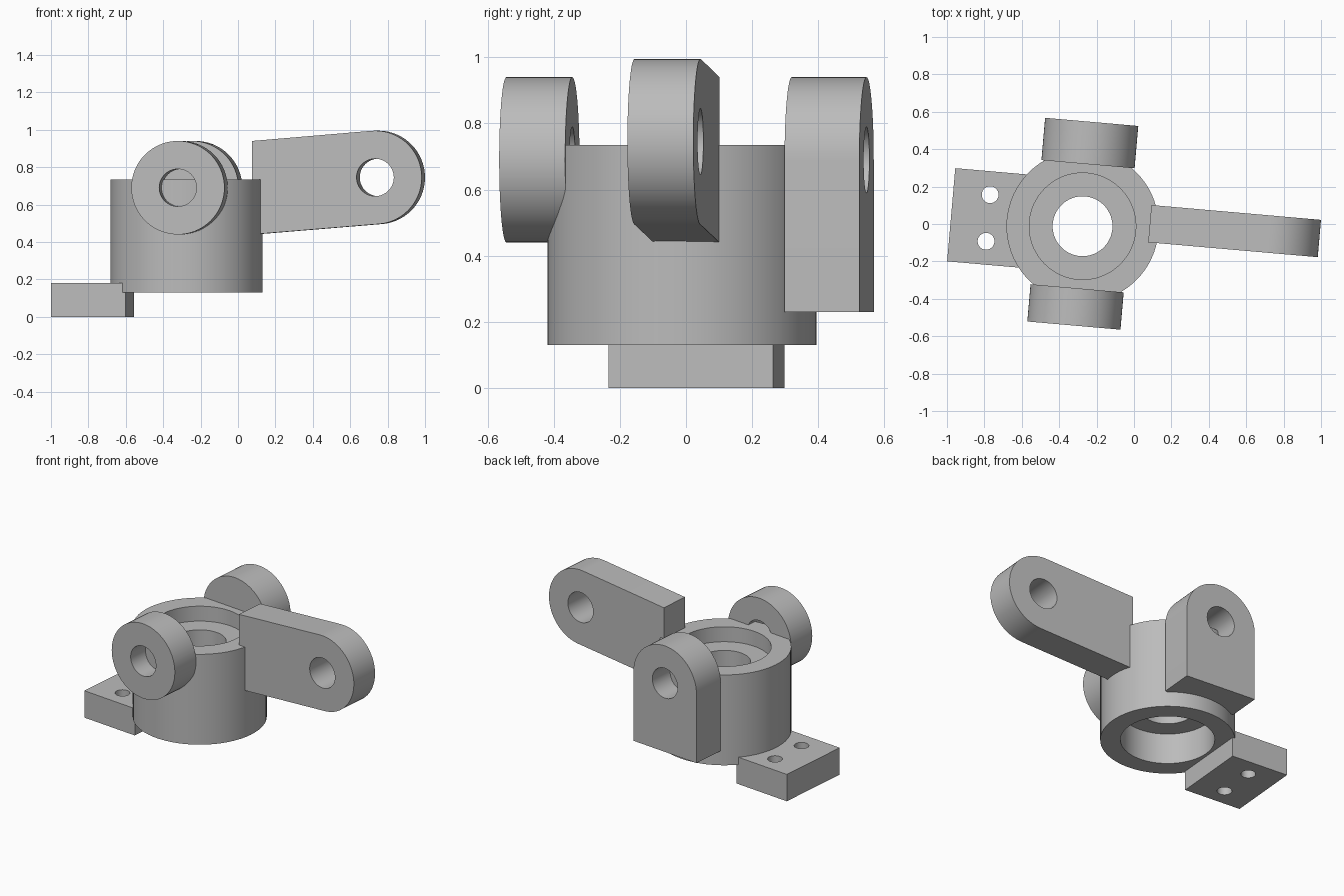
import bpy, bmesh
from math import radians, sin, cos, tau
from mathutils import Matrix, Vector

cube = bpy.data.objects.get("Cube")
if cube:
    bpy.data.objects.remove(cube, do_unlink=True)

# Single cast-metal grey
grey = bpy.data.materials.new("cast_grey")
grey.use_nodes = True
grey.diffuse_color = (0.5, 0.5, 0.5, 1)
grey.node_tree.nodes["Principled BSDF"].inputs["Base Color"].default_value = (0.5, 0.5, 0.5, 1)

# The whole casting is turned slightly about the hub axis
FRAME = Matrix.Translation((-0.275, -0.012, 0)) @ Matrix.Rotation(radians(-5), 4, 'Z')
PIVOT_Z = 0.69      # height of the side lug holes
HOLE_R = 0.1
END_R = 0.25


def arc(cx, cz, r, start, end, steps):
    """Points on an arc, angles in degrees."""
    angles = [radians(start + (end - start) * i / steps) for i in range(steps + 1)]
    return [(cx + r * cos(a), cz + r * sin(a)) for a in angles]


def circle(cx, cz, r, steps=64):
    return arc(cx, cz, r, 0, 360, steps)[:-1]


def make_object(name, bm):
    bmesh.ops.recalc_face_normals(bm, faces=bm.faces)
    mesh = bpy.data.meshes.new(name)
    bm.to_mesh(mesh)
    bm.free()
    mesh.transform(FRAME)
    mesh.materials.append(grey)
    obj = bpy.data.objects.new(name, mesh)
    bpy.context.collection.objects.link(obj)
    return obj


def prism(name, outline, low, high, axis='Y'):
    """Extrude a closed outline along Y (outline in xz) or Z (outline in xy)."""
    place = (lambda a, b: (a, low, b)) if axis == 'Y' else (lambda a, b: (a, b, low))
    step = Vector((0, high - low, 0)) if axis == 'Y' else Vector((0, 0, high - low))
    bm = bmesh.new()
    face = bm.faces.new([bm.verts.new(place(a, b)) for a, b in outline])
    grown = bmesh.ops.extrude_face_region(bm, geom=[face], use_keep_orig=True)
    moved = [v for v in grown["geom"] if isinstance(v, bmesh.types.BMVert)]
    bmesh.ops.translate(bm, verts=moved, vec=step)
    return make_object(name, bm)


def drill(obj, cutters):
    """Cut holes and bake the result."""
    for cutter in cutters:
        cutter.hide_render = True
        mod = obj.modifiers.new("hole", 'BOOLEAN')
        mod.operation = 'DIFFERENCE'
        mod.solver = 'EXACT'
        mod.object = cutter
    graph = bpy.context.evaluated_depsgraph_get()
    baked = bpy.data.meshes.new_from_object(obj.evaluated_get(graph))
    obj.modifiers.clear()
    obj.data = baked
    for cutter in cutters:
        bpy.data.objects.remove(cutter, do_unlink=True)
    return obj


def lathe(name, profile, steps=72):
    """Revolve a closed (radius, height) profile around the hub axis."""
    bm = bmesh.new()
    rings = [[bm.verts.new((r * cos(tau * i / steps), r * sin(tau * i / steps), z))
              for r, z in profile] for i in range(steps)]
    n = len(profile)
    for i in range(steps):
        here, after = rings[i], rings[(i + 1) % steps]
        for j in range(n):
            k = (j + 1) % n
            bm.faces.new((here[j], after[j], after[k], here[k]))
    return make_object(name, bm)


# Hub: counterbored from both ends, leaving an inner lip
hub = lathe("hub", [(0.407, 0.13), (0.407, 0.735), (0.285, 0.735), (0.285, 0.635),
                    (0.16, 0.635), (0.16, 0.335), (0.285, 0.335), (0.285, 0.13)])

# Long arm: slightly rising, rounded end with a through hole
end_x, end_z = 1.017, 0.745
arm = prism("long_arm", [(0.357, 0.44)] + arc(end_x, end_z, END_R, -85, 95, 32) + [(0.357, 0.94)],
            -0.055, 0.145)
drill(arm, [prism("arm_cutter", circle(end_x, end_z, HOLE_R), -0.2, 0.3)])

# Front boss: round disc with a through hole
boss = prism("front_boss", circle(0, PIVOT_Z, END_R), -0.533, -0.333)
drill(boss, [prism("boss_cutter", circle(0, PIVOT_Z, HOLE_R), -0.7, -0.2)])

# Back lug: round top, square foot, blind hole from outside
lug = prism("back_lug", [(-END_R, 0.23), (END_R, 0.23)] + arc(0, PIVOT_Z, END_R, 0, 180, 32),
            0.333, 0.56)
drill(lug, [prism("lug_cutter", circle(0, PIVOT_Z, HOLE_R), 0.36, 0.7)])

# Mounting foot with two bolt holes
foot = prism("mounting_foot", [(-0.705, -0.25), (-0.305, -0.25), (-0.305, 0.25), (-0.705, 0.25)],
             0, 0.18, 'Z')
drill(foot, [prism("bolt_cutter", circle(-0.507, y, 0.045, 32), -0.1, 0.3, 'Z')
             for y in (-0.125, 0.125)])

# Smooth curved walls, crisp edges
bpy.ops.object.select_all(action='DESELECT')
for part in (hub, arm, boss, lug, foot):
    part.select_set(True)
bpy.context.view_layer.objects.active = hub
bpy.ops.object.shade_smooth_by_angle(angle=radians(30))
